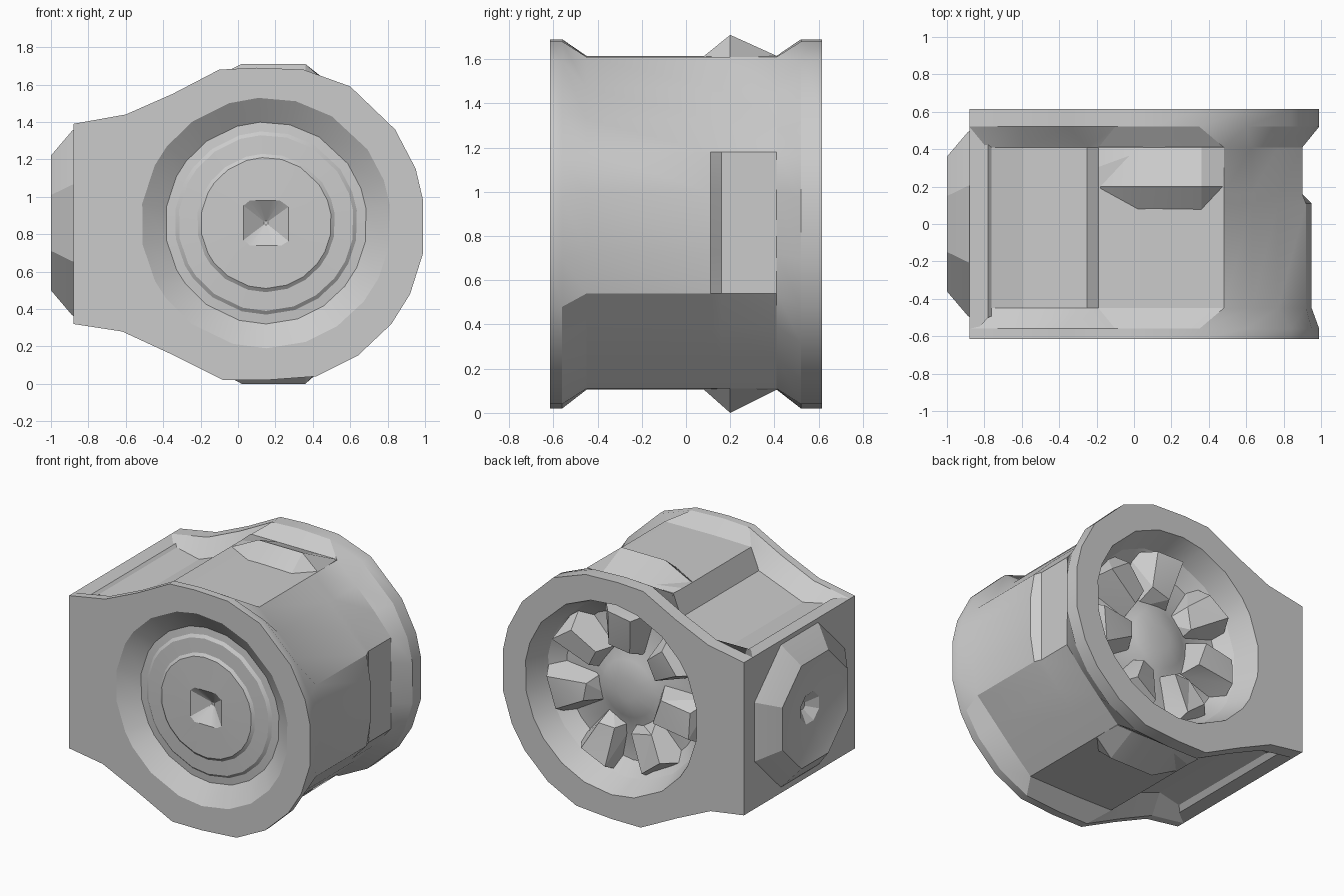
import bpy, bmesh, math, random
from mathutils import Vector, Matrix

cube = bpy.data.objects.get("Cube")
if cube:
    bpy.data.objects.remove(cube, do_unlink=True)

grey = bpy.data.materials.new("plain grey")
grey.use_nodes = True
COLOUR = (0.6, 0.6, 0.6, 1)
grey.diffuse_color = COLOUR
grey.node_tree.nodes["Principled BSDF"].inputs["Base Color"].default_value = COLOUR

CX, CZ = 0.15, 0.86
FRONT, BACK = -0.615, 0.615
random.seed(4)


def finish(name, bm, angle=25):
    bmesh.ops.recalc_face_normals(bm, faces=bm.faces)
    mesh = bpy.data.meshes.new(name)
    bm.to_mesh(mesh)
    bm.free()
    mesh.materials.append(grey)
    obj = bpy.data.objects.new(name, mesh)
    bpy.context.collection.objects.link(obj)
    bpy.ops.object.select_all(action="DESELECT")
    obj.select_set(True)
    bpy.context.view_layer.objects.active = obj
    bpy.ops.object.shade_smooth_by_angle(angle=math.radians(angle))
    return obj


def loft(name, sections, angle=25):
    """Skin a list of equal-length point loops and cap both ends."""
    bm = bmesh.new()
    loops = [[bm.verts.new(p) for p in s] for s in sections]
    n = len(loops[0])
    for a, b in zip(loops, loops[1:]):
        for i in range(n):
            j = (i + 1) % n
            bm.faces.new((a[i], a[j], b[j], b[i]))
    bm.faces.new(loops[0])
    bm.faces.new(loops[-1])
    return finish(name, bm, angle)


# Rim outline, shared by the front and back flanges
OUTLINE = [(-0.88, 1.39), (-0.6, 1.44), (-0.35, 1.55), (-0.1, 1.68), (0.1, 1.69),
           (0.35, 1.68), (0.6, 1.59), (0.84, 1.36), (0.95, 1.15), (0.99, 0.98),
           (0.99, 0.7), (0.92, 0.48), (0.82, 0.32), (0.64, 0.15), (0.42, 0.04),
           (0.15, 0.02), (-0.08, 0.02), (-0.36, 0.16), (-0.62, 0.28), (-0.88, 0.32),
           (-0.88, 0.68), (-0.88, 1.02)]

# Upper half of the eight-sided barrel with the stepped arm pocket
WAIST = [(-0.82, 1.38), (-0.59, 1.33), (-0.25, 1.46), (-0.19, 1.61), (0.1, 1.615),
         (0.48, 1.61), (0.63, 1.47), (0.77, 1.33), (0.92, 1.18), (0.95, 1.0)]


def rim(y):
    return [(x, y, z) for x, z in OUTLINE]


def waist(y, limit):
    half = [(min(x, limit), z) for x, z in WAIST]
    pts = half + [(x, 2 * CZ - z) for x, z in reversed(half)] + [(-0.82, 0.7), (-0.82, 1.02)]
    return [(x, y, z) for x, z in pts]


def ring(radius, y, square=False):
    pts = []
    for x, z in OUTLINE:
        d = Vector((x - CX, z - CZ)).normalized()
        if square:
            d /= max(abs(d.x), abs(d.y))
        pts.append((CX + d.x * radius, y, CZ + d.y * radius))
    return pts


# Housing: square centre pit, stepped front dish, waisted barrel, open back
loft("housing", [
    ring(0.01, -0.49, True), ring(0.12, -0.57, True),
    ring(0.35, -0.565), ring(0.37, -0.55), ring(0.47, -0.545), ring(0.49, -0.53),
    ring(0.54, -0.525), ring(0.67, FRONT),
    rim(FRONT), rim(-0.56), waist(-0.45, 0.96), waist(0.11, 0.96), waist(0.16, 0.9),
    waist(0.41, 0.9), rim(0.52), rim(BACK),
    ring(0.67, BACK), ring(0.61, 0.45), ring(0.52, 0.37), ring(0.28, 0.38),
    ring(0.2, 0.42), ring(0.08, 0.44)])

# Square end wall that closes the arm, sloping down into the pockets
def wall_section(x, y, z):
    return [(x, sy * y, CZ - 0.005 + sz * z)
            for sy, sz in ((-1, -1), (1, -1), (1, 1), (-1, 1))]

loft("arm_end_wall", [wall_section(-0.88, 0.61, 0.535), wall_section(-0.78, 0.5, 0.53),
                      wall_section(-0.7, 0.47, 0.45)])

# Eight-sided boss flaring from the end wall, with a small pit
def boss_ring(r, x):
    return [(x, r * math.cos(a), CZ + r * math.sin(a))
            for a in (math.pi / 8 + i * math.pi / 4 for i in range(8))]

loft("arm_boss", [boss_ring(0.55, -0.87), boss_ring(0.53, -0.89), boss_ring(0.39, -1.0),
                  boss_ring(0.32, -0.98), boss_ring(0.11, -0.96), boss_ring(0.03, -0.9)], 15)

# Peaked ribs above and below the barrel, running back into the rear flange
for name, s, peak in (("top_rib", 1, 0.85), ("bottom_rib", -1, 0.86)):
    base = 0.745
    sections = []
    for x, h, front in ((-0.19, base, 0.19), (0.02, peak, 0.07),
                        (0.36, peak, 0.07), (0.48, base, 0.19)):
        sections.append([(x, y, CZ + s * z) for y, z in (
            (front, 0.7), (front, base), (0.2, h), (0.41, base + 0.01), (0.44, 0.7))])
    loft(name, sections)

# Ring of rough lugs inside the open back
LUGS = 7
for i in range(LUGS):
    bm = bmesh.new()
    bmesh.ops.create_cube(bm, size=1)
    for v in bm.verts:
        top = v.co.y > 0
        outer = v.co.x > 0
        v.co.x *= 0.24 if top else 0.36
        v.co.z *= (0.2 if outer else 0.14) if top else (0.38 if outer else 0.2)
        v.co.y = (0.53 if outer else 0.49) if top else 0.34
        v.co += Vector([random.uniform(-0.03, 0.03) for _ in range(3)])
        v.co.x += 0.41
    spin = Matrix.Rotation(math.tau * i / LUGS + 0.25, 3, "Y")
    bmesh.ops.rotate(bm, verts=bm.verts, matrix=spin)
    bmesh.ops.translate(bm, verts=bm.verts, vec=(CX, 0, CZ))
    bmesh.ops.triangulate(bm, faces=bm.faces)
    finish("inner_lug_%d" % (i + 1), bm, 15)
